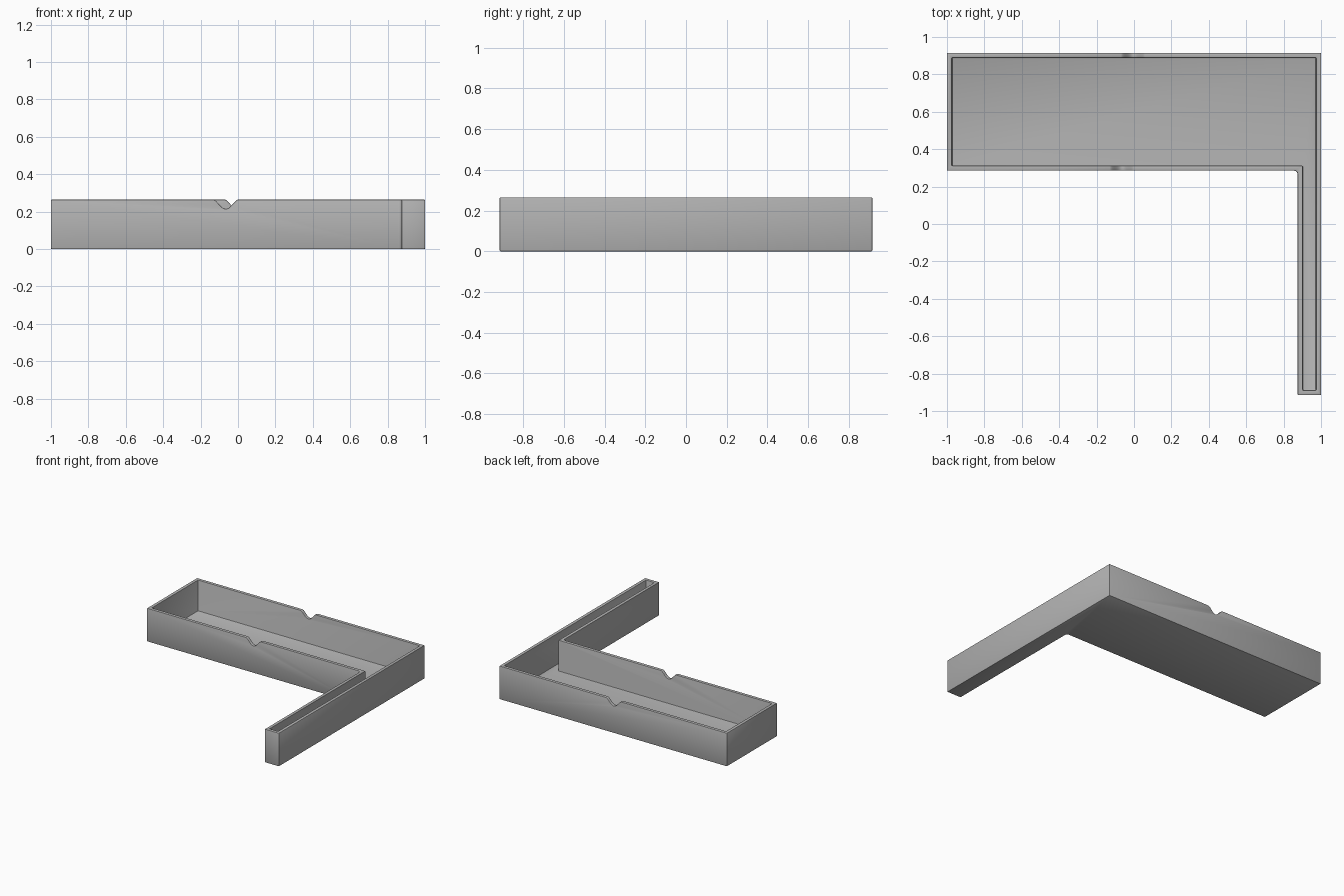
import bpy
import bmesh
import math

if "Cube" in bpy.data.objects:
    bpy.data.objects.remove(bpy.data.objects["Cube"], do_unlink=True)

HEIGHT, FLOOR, WALL = 0.265, 0.02, 0.027
BACK, FRONT, ARM_END, ARM_X = 0.915, 0.285, -0.915, 0.875

grey = bpy.data.materials.new("grey plastic")
grey.use_nodes = True
grey.diffuse_color = (0.45, 0.45, 0.45, 1)
grey.node_tree.nodes["Principled BSDF"].inputs["Base Color"].default_value = grey.diffuse_color


def prism(name, base, direction):
    """Closed solid: a polygon of 3D points swept along a direction."""
    bm = bmesh.new()
    face = bm.faces.new([bm.verts.new(p) for p in base])
    swept = bmesh.ops.extrude_face_region(bm, geom=[face])["geom"]
    moved = [g for g in swept if isinstance(g, bmesh.types.BMVert)]
    bmesh.ops.translate(bm, verts=moved, vec=direction)
    bmesh.ops.recalc_face_normals(bm, faces=bm.faces)
    mesh = bpy.data.meshes.new(name)
    bm.to_mesh(mesh)
    bm.free()
    mesh.materials.append(grey)
    obj = bpy.data.objects.new(name, mesh)
    bpy.context.collection.objects.link(obj)
    return obj


def l_outline(offset, z, fillet=0.0):
    """L-shaped plan, shrunk inward by offset, with an optional inner-corner fillet."""
    w = offset
    left, right = -1 + w, 1 - w
    corner = [(ARM_X + w, FRONT + w)]
    if fillet:
        cx, cy = ARM_X - fillet, FRONT - fillet
        corner = [(cx + fillet * math.cos(a), cy + fillet * math.sin(a))
                  for a in (math.pi / 2 * i / 6 for i in range(7))]
    plan = [(left, BACK - w), (right, BACK - w), (right, ARM_END + w),
            (ARM_X + w, ARM_END + w)] + corner + [(left, FRONT + w)]
    return [(x, y, z) for x, y in plan]


def notch(x, y):
    """Cutter for a rounded dip in the rim of a long wall."""
    half, depth, steps = 0.065, 0.05, 16
    pts = [(x - half, y, HEIGHT + 0.05)]
    for i in range(steps + 1):
        t = 2 * i / steps - 1
        dip = max(0.0, (1 + math.cos(math.pi * t)) / 2) ** 0.75
        pts.append((x + half * t, y, HEIGHT - depth * dip))
    pts.append((x + half, y, HEIGHT + 0.05))
    return prism("notch_cutter", pts, (0, 0.1, 0))


# Outer body of the tray with its long arm
tray = prism("tray", l_outline(0, 0, 0.02), (0, 0, HEIGHT))

# Hollow interior and the finger notches in front and back walls
cutters = [prism("cavity_cutter", l_outline(WALL, FLOOR), (0, 0, HEIGHT)),
           notch(-0.065, FRONT - 0.04),
           notch(-0.005, BACK - 0.06)]
bpy.context.view_layer.objects.active = tray
for cutter in cutters:
    cutter.hide_render = True
    mod = tray.modifiers.new("cut", "BOOLEAN")
    mod.operation = "DIFFERENCE"
    mod.solver = "EXACT"
    mod.object = cutter
    bpy.ops.object.modifier_apply(modifier=mod.name)
    bpy.data.objects.remove(cutter, do_unlink=True)

# Softened edges
bevel = tray.modifiers.new("soft_edges", "BEVEL")
bevel.width = 0.005
bevel.segments = 2
bevel.limit_method = "ANGLE"
bevel.angle_limit = math.radians(40)
bevel.use_clamp_overlap = False

bpy.ops.object.select_all(action="DESELECT")
tray.select_set(True)
bpy.ops.object.modifier_apply(modifier=bevel.name)
bpy.ops.object.shade_smooth_by_angle(angle=math.radians(30))
